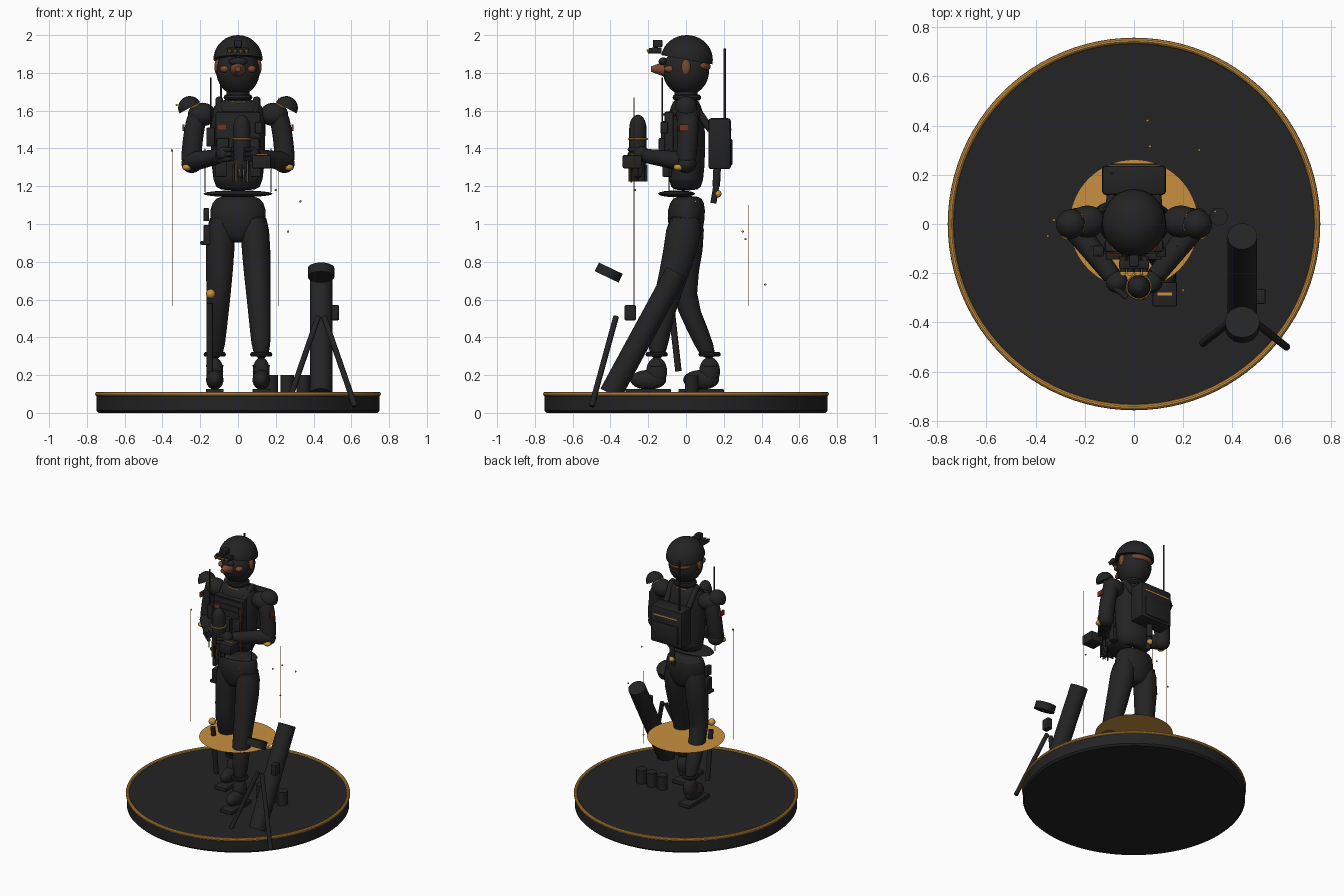
import bpy, bmesh, math
from mathutils import Vector, Matrix

cube = bpy.data.objects.get("Cube")
if cube:
    bpy.data.objects.remove(cube)


def material(name, rgb):
    m = bpy.data.materials.new(name)
    m.use_nodes = True
    m.diffuse_color = (*rgb, 1)
    m.node_tree.nodes["Principled BSDF"].inputs["Base Color"].default_value = (*rgb, 1)
    return m


BLACK = material("charcoal", (.017, .017, .018))
ORANGE = material("amber", (.58, .28, .05))
SKIN = material("brown skin", (.19, .065, .03))
RED = material("rust patch", (.16, .035, .015))
parts = []


def finish(name, bm, mat, loc=(0, 0, 0), rot=(0, 0, 0)):
    bmesh.ops.recalc_face_normals(bm, faces=bm.faces)
    me = bpy.data.meshes.new(name)
    bm.to_mesh(me)
    bm.free()
    me.materials.append(mat)
    ob = bpy.data.objects.new(name, me)
    ob.location, ob.rotation_euler = loc, rot
    bpy.context.collection.objects.link(ob)
    parts.append(ob)
    return ob


def ball(name, loc, size, mat=BLACK, rot=(0, 0, 0), cut=None):
    bm = bmesh.new()
    bmesh.ops.create_uvsphere(bm, u_segments=28, v_segments=18, radius=1)
    bmesh.ops.scale(bm, vec=size, verts=bm.verts)
    if cut:
        r = bmesh.ops.bisect_plane(bm, geom=bm.verts[:] + bm.edges[:] + bm.faces[:],
                                   plane_co=(0, 0, 0), plane_no=cut, clear_inner=True)
        bmesh.ops.edgeloop_fill(bm, edges=[e for e in r["geom_cut"] if isinstance(e, bmesh.types.BMEdge)])
    return finish(name, bm, mat, loc, rot)


def box(name, loc, size, mat=BLACK, bevel=.006, rot=(0, 0, 0)):
    bm = bmesh.new()
    bmesh.ops.create_cube(bm, size=1)
    bmesh.ops.scale(bm, vec=size, verts=bm.verts)
    if bevel:
        bmesh.ops.bevel(bm, geom=bm.edges[:], offset=bevel, segments=2, affect='EDGES', profile=.5)
    return finish(name, bm, mat, loc, rot)


def rod(name, a, b, r, mat=BLACK, r2=None, sides=24):
    a, b = Vector(a), Vector(b)
    bm = bmesh.new()
    bmesh.ops.create_cone(bm, cap_ends=True, segments=sides, radius1=r,
                          radius2=r if r2 is None else r2, depth=(b - a).length)
    q = (b - a).to_track_quat('Z', 'Y').to_matrix().to_4x4()
    bmesh.ops.transform(bm, matrix=Matrix.Translation((a + b) / 2) @ q, verts=bm.verts)
    return finish(name, bm, mat)


def ring(name, loc, rx, ry, t, mat=BLACK, seg=48):
    bm = bmesh.new()
    loops = []
    for i in range(seg):
        c, s = math.cos(math.tau * i / seg), math.sin(math.tau * i / seg)
        loops.append([bm.verts.new(((rx + t * math.cos(p)) * c, (ry + t * math.cos(p)) * s, t * math.sin(p)))
                      for p in (math.tau * j / 10 for j in range(10))])
    for i in range(seg):
        m, n = loops[i], loops[(i + 1) % seg]
        for j in range(10):
            bm.faces.new((m[j], n[j], n[(j + 1) % 10], m[(j + 1) % 10]))
    return finish(name, bm, mat, loc)


def loft(name, rings, mat=BLACK):
    # stacked horizontal ellipses: x, y, z, radius x, radius y
    bm = bmesh.new()
    n = 20
    rows = [[bm.verts.new((x + rx * math.cos(math.tau * i / n), y + ry * math.sin(math.tau * i / n), z))
             for i in range(n)] for x, y, z, rx, ry in rings]
    for a, b in zip(rows, rows[1:]):
        for i in range(n):
            bm.faces.new((a[i], a[(i + 1) % n], b[(i + 1) % n], b[i]))
    bm.faces.new(rows[0])
    bm.faces.new(rows[-1])
    ob = finish(name, bm, mat)
    ob.modifiers.new("smooth", 'SUBSURF').levels = 1
    return ob


# Round plinth, amber rim and floating halo disc
rod("plinth", (0, 0, .012), (0, 0, .1), .75, sides=96)
rod("plinth_foot", (0, 0, 0), (0, 0, .012), .738, r2=.75, sides=96)
ring("plinth_rim", (0, 0, .1), .745, .745, .012, ORANGE, 96)
bm = bmesh.new()
bmesh.ops.create_circle(bm, cap_ends=True, segments=64, radius=.262)
finish("halo_disc", bm, ORANGE, (0, 0, .52))

# Torso, pelvis, belt
loft("torso", [(0, 0, 1.175, .1, .065), (0, 0, 1.21, .137, .095), (0, 0, 1.4, .145, .105),
               (0, 0, 1.56, .15, .1), (0, 0, 1.63, .135, .08), (0, 0, 1.665, .07, .06)])
loft("pelvis", [(0, .01, 1.15, .1, .06), (0, .005, 1.12, .14, .095), (0, 0, 1.03, .16, .105),
                (0, 0, .93, .11, .08), (0, 0, .9, .05, .05)])
ball("belt", (0, -.05, 1.16), (.183, .098, .018))
rod("neck", (0, 0, 1.62), (0, 0, 1.72), .062)
ring("collar", (0, .005, 1.67), .06, .06, .016)
ring("collar_trim", (0, 0, 1.645), .066, .066, .005, ORANGE)

# Legs and boots: left strides forward, right trails
legs = {"left": (1, [(.085, 0, 1.08, .075, .1), (.095, -.02, .87, .08, .095), (.108, -.1, .62, .064, .07),
                     (.118, -.14, .45, .057, .062), (.125, -.155, .27, .045, .045)], -.155),
        "right": (-1, [(-.085, 0, 1.08, .075, .1), (-.095, .015, .87, .08, .085), (-.102, -.025, .62, .064, .06),
                       (-.113, .06, .45, .055, .06), (-.122, .13, .27, .045, .045)], .125)}
for side, (s, rows, ay) in legs.items():
    loft(side + "_leg", rows)
    x = s * .123
    ring(side + "_boot_cuff", (x, ay, .31), .046, .046, .013)
    ring(side + "_boot_trim", (x, ay, .25), .043, .043, .004, RED)
    ball(side + "_ankle", (x, ay, .22), (.045, .055, .075))
    ball(side + "_boot", (x, ay - .045, .175), (.046, .095, .052))
    box(side + "_sole", (x, ay - .045, .113), (.095, .24, .028))
ball("knee_stud", (-.145, -.095, .63), (.025, .025, .025), ORANGE)
rod("leg_brace", (-.15, -.08, .58), (-.15, -.04, .22), .017)
box("thigh_holster", (-.168, -.02, 1.05), (.03, .05, .07))
box("thigh_strap", (-.165, -.02, .9), (.07, .06, .02))
box("thigh_pouch", (-.165, -.02, .95), (.035, .06, .09))

# Arms, shoulder caps, hands, mirrored
for side, s in (("left", 1), ("right", -1)):
    loft(side + "_upper_arm", [(s * .24, 0, 1.29, .04, .04), (s * .25, 0, 1.33, .056, .056),
                               (s * .24, .01, 1.45, .053, .055), (s * .22, .01, 1.57, .056, .06),
                               (s * .19, .01, 1.63, .045, .045)])
    ball(side + "_shoulder", (s * .19, .01, 1.58), (.075, .065, .062))
    ball(side + "_elbow", (s * .245, 0, 1.32), (.055, .055, .05))
    rod(side + "_forearm", (s * .245, -.01, 1.33), (s * .09, -.21, 1.36), .052, r2=.038)
    ball(side + "_hand", (s * .07, -.235, 1.37), (.045, .045, .04))
    for k in range(3):
        rod(side + "_finger", (s * .085, -.25, 1.34 + k * .025), (s * .03, -.3, 1.345 + k * .025), .012)
    ball(side + "_elbow_stud", (s * .27, -.04, 1.3), (.026, .026, .018), ORANGE)
    ball(side + "_shoulder_cap", (s * .255, 0, 1.615), (.062, .06, .062), rot=(0, s * .5, 0), cut=(0, 0, 1))
    ball(side + "_cap_stud", (s * .225, 0, 1.625), (.03, .045, .01), ORANGE, (0, s * .5, 0))
    box(side + "_arm_patch", (s * .288, -.01, 1.51), (.012, .05, .035), RED, 0)
    rod(side + "_vest_strap", (s * .085, -.1, 1.55), (s * .1, .02, 1.66), .02)
    rod(side + "_pack_strap", (s * .1, .02, 1.66), (s * .09, .13, 1.5), .02)
    box(side + "_hip_pouch", (s * .09, -.1, 1.3), (.06, .05, .1))
    rod(side + "_hang_cord", (s * .175, -.09, 1.17), (s * .175, -.09, 1.4), .003)
    ball(side + "_ear", (s * .107, 0, 1.83), (.018, .025, .042), SKIN)
    ball(side + "_cheek", (s * .07, -.085, 1.82), (.026, .03, .02), SKIN)

# Chest rig
box("chest_plate", (0, -.09, 1.47), (.24, .05, .25), bevel=.012)
for x in (-.08, 0, .08):
    box("magazine_pouch", (x, -.125, 1.4), (.065, .04, .11))
for z in (1.5, 1.54, 1.58):
    box("webbing", (0, -.117, z), (.2, .008, .012), bevel=0)
box("chest_patch", (-.085, -.122, 1.515), (.05, .009, .03), RED, 0)
box("radio", (-.145, -.11, 1.46), (.045, .045, .1))
rod("radio_antenna", (-.145, -.125, 1.5), (-.145, -.125, 1.775), .004)
box("radio_left", (.11, -.115, 1.51), (.04, .04, .06))

# Head, face, helmet
ball("head", (0, 0, 1.81), (.115, .122, .13))
ball("nape", (0, .075, 1.835), (.085, .055, .035), SKIN)
rod("nose", (0, -.115, 1.82), (0, -.185, 1.82), .04, SKIN, r2=.014)
ball("nose_guard", (0, -.12, 1.86), (.05, .025, .022))
ball("helmet", (0, .004, 1.87), (.13, .138, .13), cut=(0, .18, 1))
box("goggle_mount", (0, -.15, 1.955), (.04, .05, .04))
box("goggle_bridge", (0, -.165, 1.925), (.12, .035, .02))
for k in range(4):
    x = (k - 1.5) * .03
    rod("goggle_tube", (x, -.13, 1.917), (x, -.195, 1.917), .014)
    rod("goggle_lens", (x, -.198, 1.925), (x, -.198, 1.9), .013, ORANGE, r2=.001, sides=8)

# Backpack, whip antenna and hose
box("backpack", (0, .178, 1.425), (.26, .12, .27), bevel=.015)
box("pack_stripe", (0, .238, 1.5), (.2, .006, .01), ORANGE, 0)
box("pack_flap", (0, .235, 1.38), (.2, .02, .14))
rod("whip_antenna", (-.09, .205, 1.55), (-.09, .205, 1.93), .006)
rod("hose_upper", (0, .165, 1.3), (0, .16, 1.2), .02)
rod("hose_lower", (0, .16, 1.2), (0, .145, 1.11), .016)
ball("hose_stud", (0, .168, 1.16), (.02, .02, .02), ORANGE)

# Shell held in the hands, and a small tablet
loft("shell", [(.02, -.255, 1.23, .035, .035), (.02, -.255, 1.33, .046, .046), (.02, -.255, 1.5, .05, .05),
               (.02, -.255, 1.55, .042, .042), (.02, -.255, 1.58, .015, .015)])
ring("shell_band", (.02, -.255, 1.45), .048, .048, .005, ORANGE)
for k in range(4):
    box("shell_fin", (.02, -.255, 1.27), (.1, .006, .09), bevel=0, rot=(0, 0, k * math.pi / 4))
    rod("shell_fin_line", (-.01 + k * .02, -.29, 1.22), (-.01 + k * .02, -.29, 1.34), .003, ORANGE)
box("tablet", (.125, -.285, 1.33), (.1, .1, .07))
box("tablet_screen", (.125, -.285, 1.367), (.06, .012, .006), ORANGE, 0)

# Mortar with bipod, sight and loose muzzle ring
rod("mortar_tube", (.44, -.4, .1), (.44, -.05, .745), .06, sides=32)
rod("muzzle_ring", (.44, -.42, .72), (.44, -.398, .766), .07, sides=32)
for s in (-1, 1):
    rod("bipod_leg", (.44 + s * .015, -.37, .51), (.44 + s * .18, -.5, .035), .015)
box("mortar_sight", (.515, -.295, .53), (.04, .06, .08))

# Spare rounds on the plinth
for x in (.175, .26, .345):
    rod("spare_round", (x, .03, .1), (x, .03, .2), .036)

# Thin light lines and drifting sparks
for x, y, top in ((-.345, -.067, 1.39), (.118, .33, 1.1), (.215, -.275, 1.67)):
    rod("light_line", (x, y, .565), (x, y, top), .002, ORANGE, sides=6)
for p in ((.265, .3, .96), (.055, .42, .68), (.065, .315, .92), (.33, .05, 1.12),
          (-.325, .015, 1.63), (-.35, -.05, 1.39), (.2, -.27, 1.18)):
    ball("spark", p, (.006, .006, .006), ORANGE)

bpy.ops.object.select_all(action='DESELECT')
for ob in parts:
    ob.select_set(True)
bpy.context.view_layer.objects.active = parts[0]
bpy.ops.object.shade_smooth_by_angle(angle=math.radians(35))
